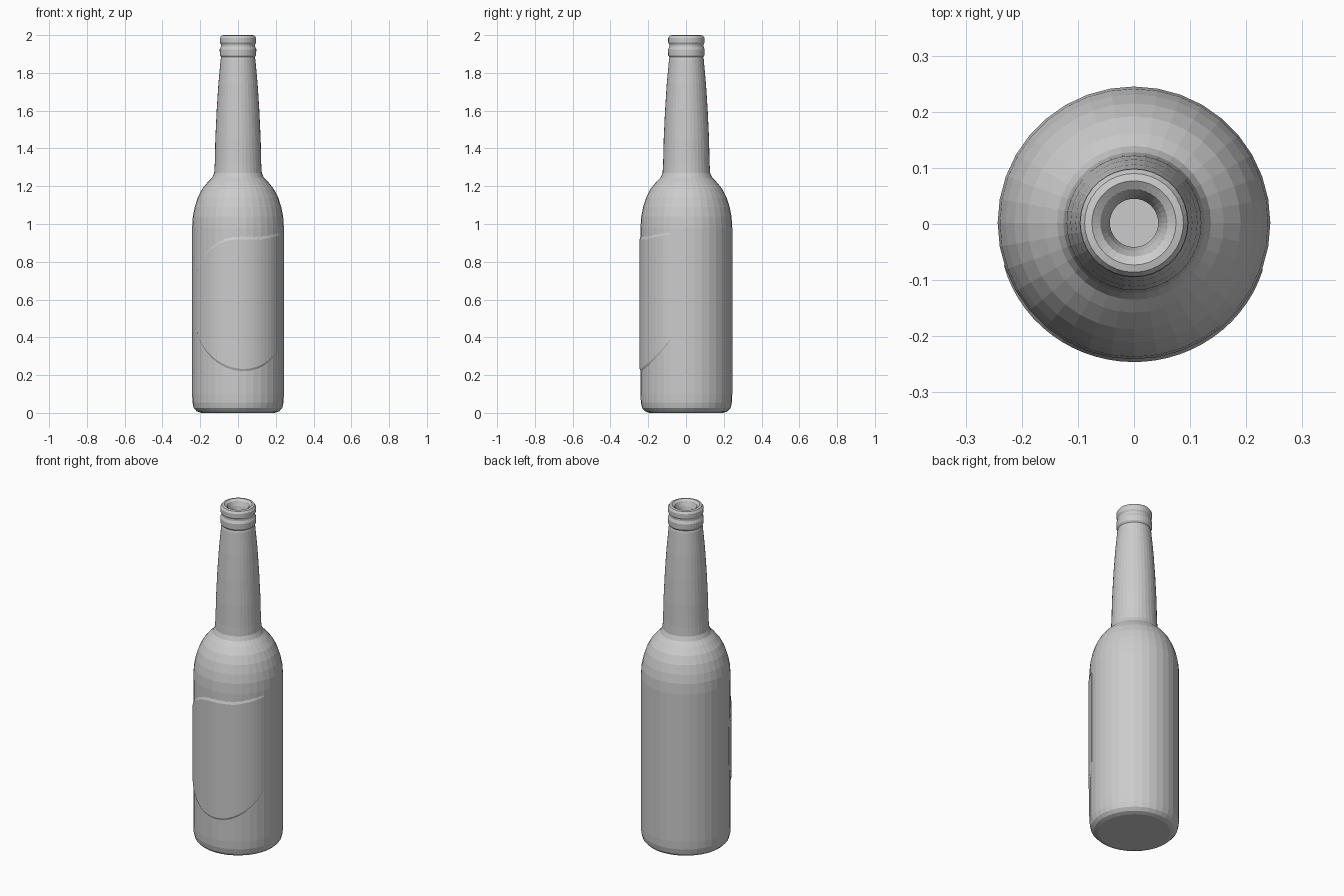
import bpy, math

if "Cube" in bpy.data.objects:
    bpy.data.objects.remove(bpy.data.objects["Cube"])

SIDES = 36
CY = 0.002


def make_object(name, verts, faces):
    mesh = bpy.data.meshes.new(name)
    mesh.from_pydata(verts, [], faces)
    mesh.update()
    obj = bpy.data.objects.new(name, mesh)
    bpy.context.collection.objects.link(obj)
    return obj


def on_cylinder(r, a, z):
    # angle 0 faces the front (-y), positive towards +x
    return (r * math.sin(a), CY - r * math.cos(a), z)


def lathe(name, profile):
    """Revolve (radius, height) points, capping both ends with flat discs."""
    n = SIDES
    verts = [on_cylinder(r, 2 * math.pi * i / n, z) for r, z in profile for i in range(n)]
    faces = [(k * n + i, k * n + (i + 1) % n, (k + 1) * n + (i + 1) % n, (k + 1) * n + i)
             for k in range(len(profile) - 1) for i in range(n)]
    last = (len(profile) - 1) * n
    faces.append(tuple(reversed(range(n))))
    faces.append(tuple(range(last, last + n)))
    return make_object(name, verts, faces)


# Bottle: base, straight body, shoulder, tapered neck, two rings, mouth bore
lathe("bottle", [
    (0.195, 0.0), (0.218, 0.008), (0.234, 0.025), (0.241, 0.055),
    (0.243, 0.10), (0.243, 0.98), (0.239, 1.04), (0.229, 1.09),
    (0.213, 1.14), (0.190, 1.185), (0.160, 1.222), (0.137, 1.245),
    (0.126, 1.27), (0.123, 1.32), (0.120, 1.45), (0.113, 1.60),
    (0.104, 1.74), (0.092, 1.87), (0.089, 1.883),
    (0.096, 1.893), (0.097, 1.925), (0.090, 1.94), (0.090, 1.95),
    (0.096, 1.96), (0.096, 1.985), (0.088, 1.997), (0.075, 2.0),
    (0.060, 1.99), (0.050, 1.965), (0.043, 1.93), (0.043, 1.84),
])


# Front label: thin raised patch with rounded lower edge and near-flat top
def label_bottom(deg):
    return 0.225 + 4.0e-5 * (deg - 7) ** 2


def label_top(deg):
    if deg < 0:
        return 0.93 - 4.2e-5 * deg ** 2
    return 0.93 + 0.02 * max(0, deg - 30) / 30


STEPS = 28
verts, faces = [], []
for i in range(STEPS + 1):
    deg = -72 + 142 * i / STEPS
    a = math.radians(deg)
    lo, hi = label_bottom(deg), label_top(deg)
    rim = 0.239                       # sunk edge tucked inside the body
    face_r = 0.248 - 0.004 * (abs(deg) / 72) ** 4
    verts += [on_cylinder(rim, a, lo - 0.012), on_cylinder(face_r, a, lo + 0.008),
              on_cylinder(face_r, a, hi - 0.012), on_cylinder(rim, a, hi + 0.012)]
for i in range(STEPS):
    for k in range(3):
        p = i * 4 + k
        faces.append((p, p + 4, p + 5, p + 1))
# close the side edges
e = STEPS * 4
faces += [(0, 1, 2, 3), (e + 3, e + 2, e + 1, e)]
make_object("front_label", verts, faces)
